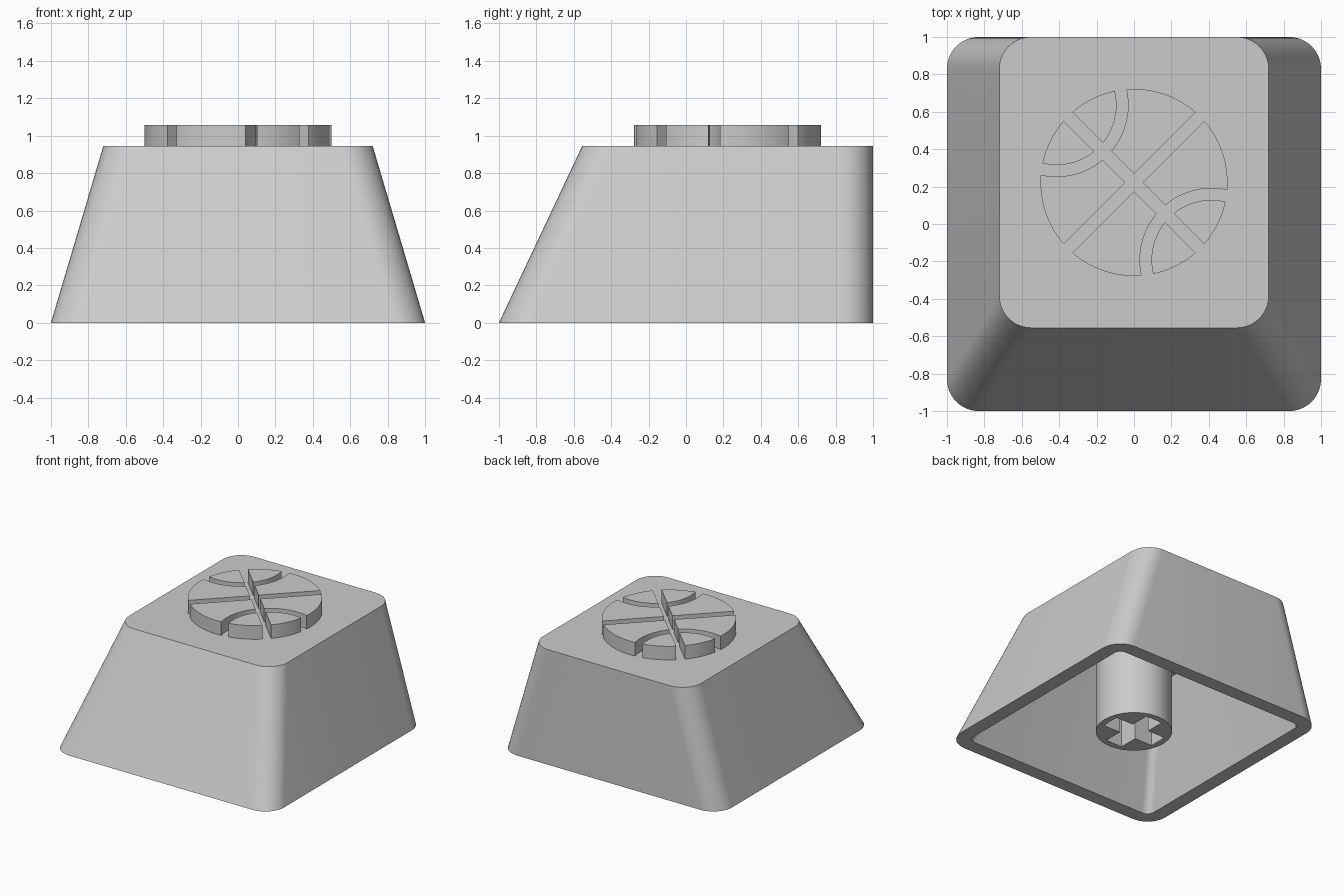
import bpy, bmesh
from math import sin, cos, pi, sqrt, asin, acos, atan2

cube = bpy.data.objects.get("Cube")
if cube:
    bpy.data.objects.remove(cube, do_unlink=True)

# Single grey plastic
grey = bpy.data.materials.new("grey_plastic")
grey.use_nodes = True
colour = (0.6, 0.6, 0.6, 1)
grey.diffuse_color = colour
grey.node_tree.nodes["Principled BSDF"].inputs["Base Color"].default_value = colour


def finish(bm, name, angle=pi / 6):
    bmesh.ops.recalc_face_normals(bm, faces=bm.faces)
    mesh = bpy.data.meshes.new(name)
    bm.to_mesh(mesh)
    bm.free()
    mesh.materials.append(grey)
    obj = bpy.data.objects.new(name, mesh)
    bpy.context.collection.objects.link(obj)
    bpy.ops.object.select_all(action="DESELECT")
    obj.select_set(True)
    bpy.context.view_layer.objects.active = obj
    bpy.ops.object.shade_smooth_by_angle(angle=angle)
    return obj


def ring(bm, points, z):
    return [bm.verts.new((x, y, z)) for x, y in points]


def bridge(bm, a, b):
    n = len(a)
    for i in range(n):
        j = (i + 1) % n
        bm.faces.new((a[i], a[j], b[j], b[i]))


def rounded_rect(half_x, front, back, radius, steps=10):
    points = []
    corners = ((half_x, back), (-half_x, back), (-half_x, front), (half_x, front))
    for k, (x, y) in enumerate(corners):
        cx = x - radius if x > 0 else x + radius
        cy = y - radius if y > 0 else y + radius
        for i in range(steps + 1):
            a = (k + i / steps) * pi / 2
            points.append((cx + radius * cos(a), cy + radius * sin(a)))
    return points


# Hollow tapered shell with an upright back
TOP, CEILING = 0.945, 0.86
bm = bmesh.new()
inner_top = ring(bm, rounded_rect(0.63, -0.475, 0.885, 0.06), CEILING)
inner_low = ring(bm, rounded_rect(0.885, -0.885, 0.885, 0.06), 0)
outer_low = ring(bm, rounded_rect(1, -1, 1, 0.17), 0)
outer_top = ring(bm, rounded_rect(0.72, -0.555, 1, 0.17), TOP)
bridge(bm, inner_top, inner_low)
bridge(bm, inner_low, outer_low)
bridge(bm, outer_low, outer_top)
bm.faces.new(outer_top)
bm.faces.new(inner_top)
finish(bm, "cap_shell")

# Round stem with a cross-shaped socket
STEM_R, ARM, SLOT, STEM_LOW, SOCKET = 0.287, 0.235, 0.075, 0.01, 0.43
circle = [(STEM_R * cos(a), STEM_R * sin(a)) for a in (2 * pi * i / 48 for i in range(48))]
cross = []
for c, s in ((1, 0), (0, 1), (-1, 0), (0, -1)):
    for u, v in ((ARM, -SLOT), (ARM, SLOT), (SLOT, SLOT)):
        cross.append((u * c - v * s, u * s + v * c))
bm = bmesh.new()
stem_low, stem_top = ring(bm, circle, STEM_LOW), ring(bm, circle, CEILING + 0.02)
hole_low, hole_top = ring(bm, cross, STEM_LOW), ring(bm, cross, SOCKET)
bridge(bm, stem_low, stem_top)
bridge(bm, hole_low, hole_top)
bm.faces.new(stem_top)
bm.faces.new(hole_top)
rim = [e for e in bm.edges if all(v.co.z < STEM_LOW + 0.001 for v in e.verts)]
bmesh.ops.triangle_fill(bm, edges=rim, use_beauty=True)
finish(bm, "stem")

# Raised ball emblem: a disc split by two diagonal grooves and two curved ones
DISC, CENTRE_Y, GAP, SEAM_X = 0.5, 0.222, 0.033, 0.585
SEAM_OUT, SEAM_IN, EMBLEM_TOP = 0.382, 0.32, 1.057


def arc(cx, radius, start, end, steps=14):
    angles = [start + (end - start) * i / steps for i in range(steps + 1)]
    return [(cx + radius * cos(a), radius * sin(a)) for a in angles]


def seam(radius):
    """Curved groove edge from the straight groove to the disc rim, and the rim angle."""
    phi = acos((DISC ** 2 + SEAM_X ** 2 - radius ** 2) / (2 * DISC * SEAM_X))
    end = atan2(DISC * sin(phi), DISC * cos(phi) - SEAM_X)
    return arc(SEAM_X, radius, pi - asin(GAP / radius), end), phi


edge = asin(GAP / DISC)
curve, phi = seam(SEAM_OUT)
panel = [(GAP, GAP)] + curve + arc(0, DISC, phi, pi / 2 - edge)[1:]
curve, phi = seam(SEAM_IN)
side_piece = curve + arc(0, DISC, phi, edge)[1:]

for name, outline in (("emblem_panel", panel), ("emblem_side_piece", side_piece)):
    for su in (1, -1):
        for sv in (1, -1):
            points = [((sv * v - su * u) / sqrt(2), (su * u + sv * v) / sqrt(2) + CENTRE_Y)
                      for u, v in outline]
            bm = bmesh.new()
            low, high = ring(bm, points, TOP - 0.005), ring(bm, points, EMBLEM_TOP)
            bridge(bm, low, high)
            bm.faces.new(low)
            bm.faces.new(high)
            finish(bm, name)
